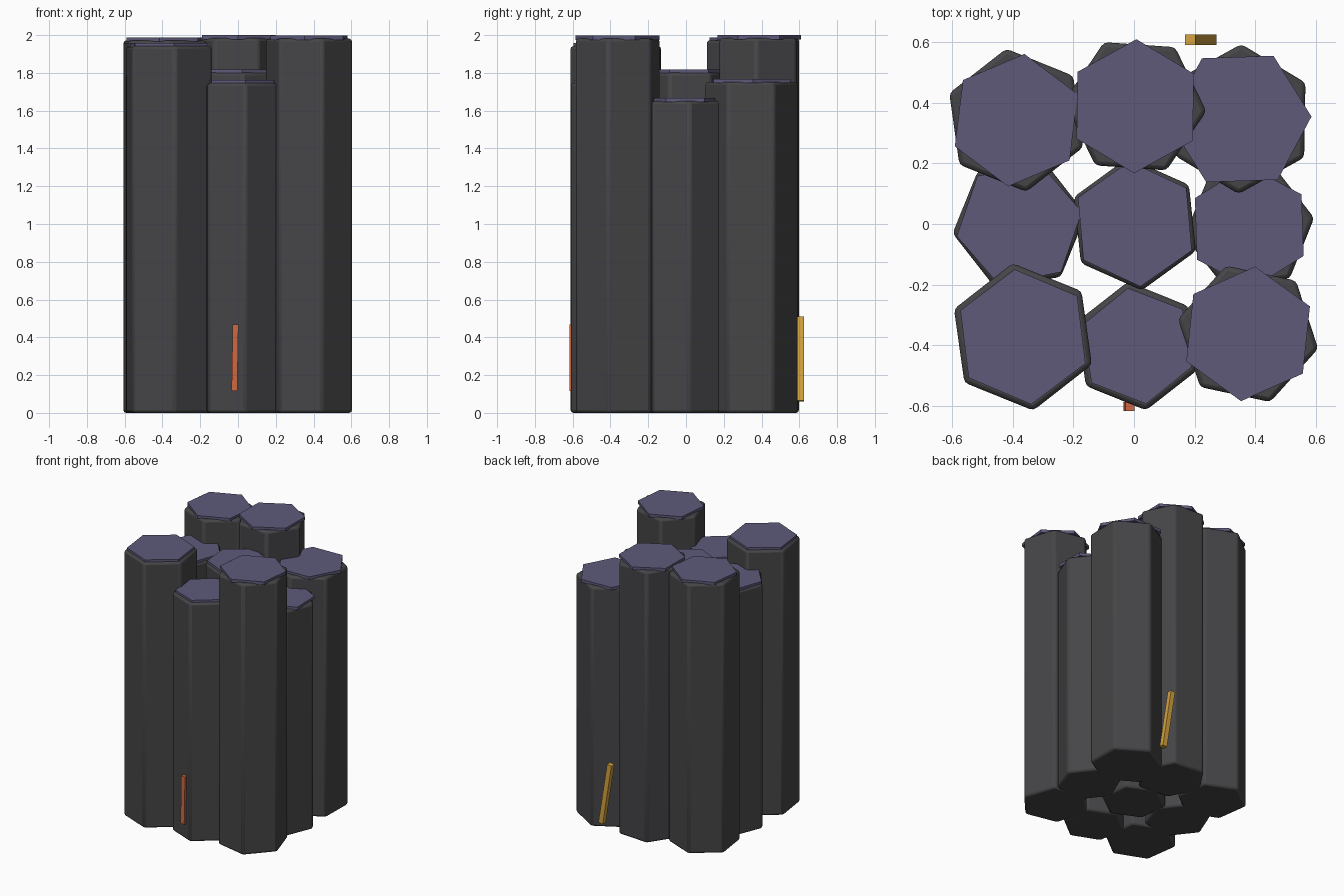
import bpy
from math import radians

cube = bpy.data.objects.get("Cube")
if cube:
    bpy.data.objects.remove(cube, do_unlink=True)


def material(name, rgb):
    mat = bpy.data.materials.new(name)
    mat.use_nodes = True
    mat.diffuse_color = (*rgb, 1)
    mat.node_tree.nodes["Principled BSDF"].inputs["Base Color"].default_value = (*rgb, 1)
    return mat


stone = material("dark stone", (0.06, 0.06, 0.064))
top_stone = material("violet stone", (0.112, 0.102, 0.195))
orange = material("orange", (0.62, 0.14, 0.055))
amber = material("amber", (0.65, 0.36, 0.05))


def hex_prism(name, x, y, bottom, top, radius, turn, mat, bevel=0):
    # Blender's cylinder starts its first vertex on +y, so turn is shifted to start from +x
    bpy.ops.mesh.primitive_cylinder_add(
        vertices=6, radius=radius, depth=top - bottom,
        location=(x, y, (top + bottom) / 2), rotation=(0, 0, radians(turn - 90)))
    obj = bpy.context.object
    obj.name = name
    obj.data.materials.append(mat)
    if bevel:
        mod = obj.modifiers.new("soft edges", "BEVEL")
        mod.width = bevel
        mod.segments = 2
    return obj


def strip(name, location, size, lean, mat):
    bpy.ops.mesh.primitive_cube_add(size=1, location=location, rotation=(0, radians(lean), 0))
    obj = bpy.context.object
    obj.name = name
    obj.scale = size
    obj.data.materials.append(mat)


# Columns: place, x, y, top height, column radius and turn, cap radius and turn
columns = [
    ("front_right", -0.366, -0.372, 1.958, 0.245, 38, 0.224, 37),
    ("front_middle", 0.01, -0.402, 1.762, 0.214, 38, 0.193, 39),
    ("front_left", 0.376, -0.362, 1.997, 0.236, 48, 0.223, 24),
    ("middle_right", -0.378, 0.0, 1.805, 0.222, 8, 0.21, 11),
    ("centre", 0.003, 0.0, 1.818, 0.22, 36, 0.207, 35),
    ("middle_left", 0.38, -0.01, 1.667, 0.216, 8, 0.203, 32),
    ("back_right", -0.388, 0.342, 1.988, 0.238, 38, 0.22, 23),
    ("back_middle", 0.004, 0.388, 2.0, 0.235, -4, 0.221, 29),
    ("back_left", 0.349, 0.346, 1.768, 0.247, 29, 0.236, 2),
]
for place, x, y, top, radius, turn, cap_radius, cap_turn in columns:
    hex_prism(place + "_column", x, y, 0, top - 0.016, radius, turn, stone, 0.015)
    bpy.ops.object.shade_smooth_by_angle(angle=radians(35))
    hex_prism(place + "_cap", x, y, top - 0.022, top, cap_radius, cap_turn, top_stone)

# Glowing cracks on the front and back
strip("front_crack", (-0.016, -0.602, 0.292), (0.03, 0.03, 0.35), 1, orange)
strip("back_crack", (0.22, 0.607, 0.285), (0.035, 0.035, 0.45), -9, amber)
